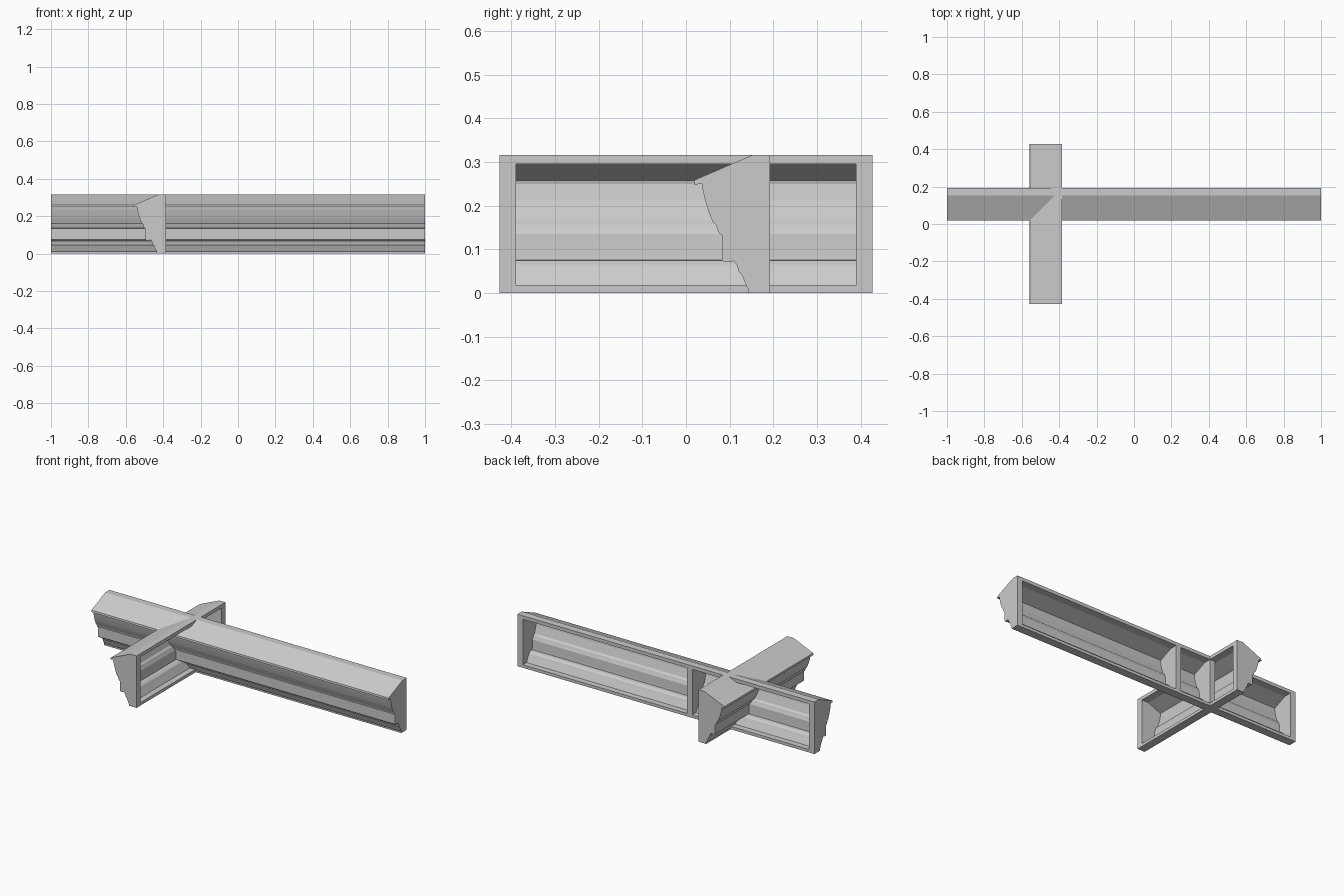
import bpy, bmesh
from mathutils import Vector

if "Cube" in bpy.data.objects:
    bpy.data.objects.remove(bpy.data.objects["Cube"])

# Cornice cross-section (depth, height); back plane at depth 0.193
OUTER = [(.193, .316), (.152, .316), (.02, .259), (.018, .248), (.036, .25),
         (.039, .232), (.044, .212), (.051, .188), (.061, .163), (.068, .157),
         (.072, .145), (.076, .136), (.082, .133), (.082, .076), (.087, .071),
         (.103, .071), (.109, .074), (.117, .063), (.121, .049), (.128, .041),
         (.139, .014), (.142, .010), (.142, 0), (.193, 0)]
# Hollow behind the moulding, running out past the back plane
INNER = [(.22, .295), (.146, .295), (.06, .258), (.058, .250), (.065, .212),
         (.08, .166), (.09, .157), (.095, .145), (.1, .135), (.102, .09),
         (.103, .076), (.123, .074), (.134, .065), (.14, .052), (.157, .018), (.22, .018)]


def prism(name, profile, a, b, place):
    bm = bmesh.new()
    ends = [[bm.verts.new(place(t, d, h)) for d, h in profile] for t in (a, b)]
    bm.faces.new(ends[0])
    bm.faces.new(ends[1][::-1])
    n = len(profile)
    for i in range(n):
        j = (i + 1) % n
        bm.faces.new((ends[0][i], ends[1][i], ends[1][j], ends[0][j]))
    bmesh.ops.recalc_face_normals(bm, faces=bm.faces)
    me = bpy.data.meshes.new(name)
    bm.to_mesh(me)
    bm.free()
    ob = bpy.data.objects.new(name, me)
    bpy.context.collection.objects.link(ob)
    return ob


def moulding(name, a, b, cavities, place):
    body = prism(name, OUTER, a, b, place)
    bpy.context.view_layer.objects.active = body
    for lo, hi in cavities:
        cutter = prism("cavity_cutter", INNER, lo, hi, place)
        cutter.hide_render = True
        mod = body.modifiers.new("hollow", 'BOOLEAN')
        mod.operation = 'DIFFERENCE'
        mod.solver = 'EXACT'
        mod.object = cutter
        bpy.ops.object.modifier_apply(modifier=mod.name)
        bpy.data.objects.remove(cutter)
    return body


# Long moulding facing the front, with two inner partitions
moulding("long_moulding", -1, 1,
         [(-.963, -.42), (-.385, -.178), (-.142, .963)],
         lambda t, d, h: Vector((t, d, h)))

# Short crossing moulding facing left
moulding("cross_moulding", -.427, .427, [(-.39, .39)],
         lambda t, d, h: Vector((d - .577, t, h)))
